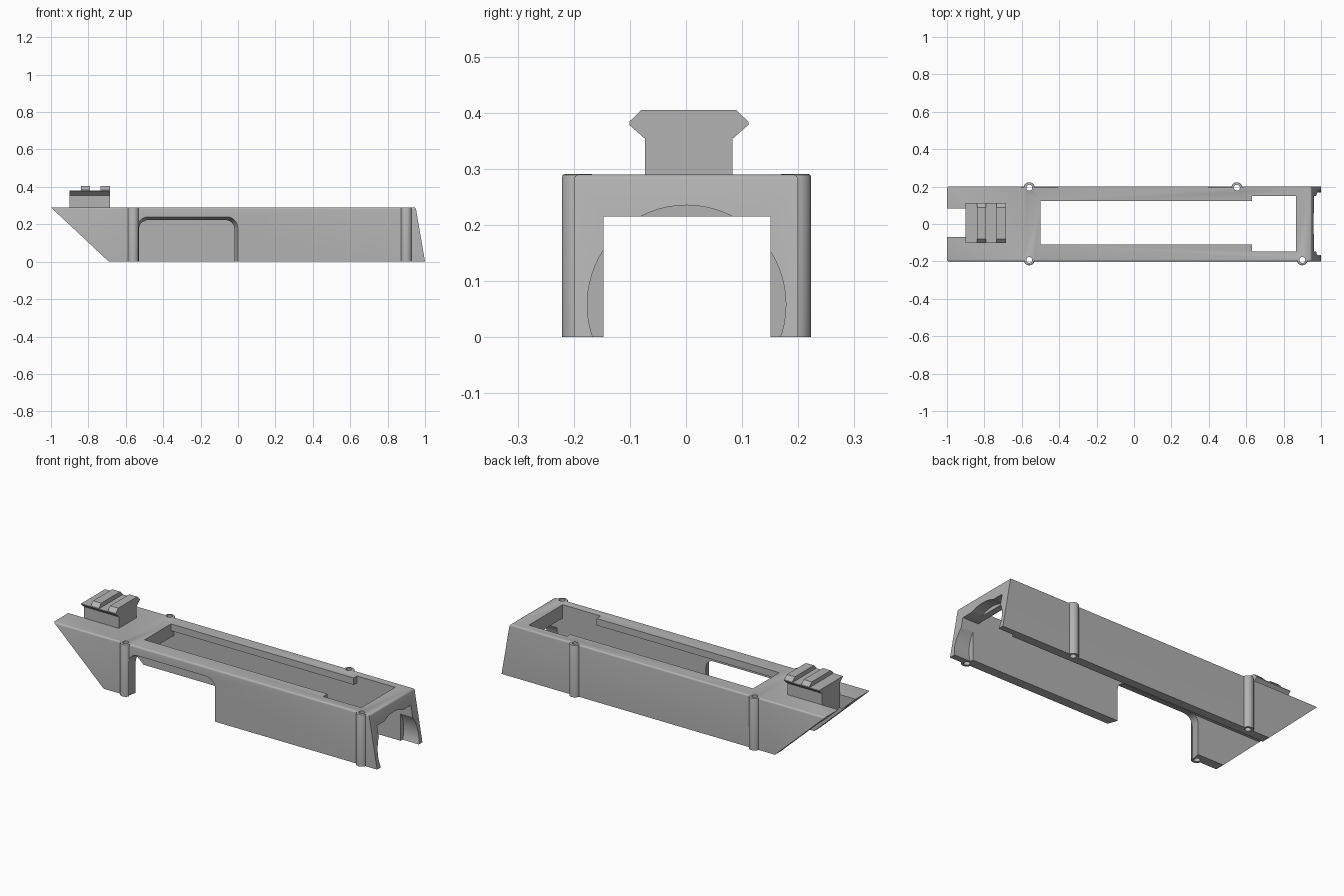
import bpy
import bmesh
import math
from mathutils import Matrix

if "Cube" in bpy.data.objects:
    bpy.data.objects.remove(bpy.data.objects["Cube"])

grey = bpy.data.materials.new("plain grey")
grey.use_nodes = True
colour = (0.45, 0.45, 0.45, 1)
grey.diffuse_color = colour
grey.node_tree.nodes["Principled BSDF"].inputs["Base Color"].default_value = colour


def finish(name, bm):
    bmesh.ops.recalc_face_normals(bm, faces=bm.faces)
    mesh = bpy.data.meshes.new(name)
    bm.to_mesh(mesh)
    bm.free()
    mesh.materials.append(grey)
    obj = bpy.data.objects.new(name, mesh)
    bpy.context.collection.objects.link(obj)
    return obj


def loft(bm, first, second):
    """Solid between two matching rings of points."""
    a = [bm.verts.new(p) for p in first]
    b = [bm.verts.new(p) for p in second]
    bm.faces.new(a)
    bm.faces.new(b)
    for i in range(len(a)):
        j = (i + 1) % len(a)
        bm.faces.new((a[i], a[j], b[j], b[i]))


def box(name, x0, x1, y0, y1, z0, z1):
    bm = bmesh.new()
    ring = [(x0, y0), (x1, y0), (x1, y1), (x0, y1)]
    loft(bm, [(x, y, z0) for x, y in ring], [(x, y, z1) for x, y in ring])
    return finish(name, bm)


def cylinder(name, radius, x, y, z0, z1, sides=32, rounded=0):
    bm = bmesh.new()
    bmesh.ops.create_cone(bm, cap_ends=True, segments=sides, radius1=radius,
                          radius2=radius, depth=z1 - z0,
                          matrix=Matrix.Translation((x, y, (z0 + z1) / 2)))
    if rounded:
        rim = [e for e in bm.edges if all(v.co.z > z1 - 0.001 for v in e.verts)]
        bmesh.ops.bevel(bm, geom=rim, offset=rounded, segments=2, affect='EDGES', profile=0.5)
    return finish(name, bm)


def combine(target, tool, operation='DIFFERENCE'):
    tool.hide_render = True
    mod = target.modifiers.new("cut", 'BOOLEAN')
    mod.operation = operation
    mod.solver = 'EXACT'
    mod.object = tool
    bpy.context.view_layer.objects.active = target
    bpy.ops.object.modifier_apply(modifier=mod.name)
    bpy.data.objects.remove(tool)


# Body: side profile extruded across, with rounded top edges
bm = bmesh.new()
side = [(-0.69, 0), (1, 0), (0.95, 0.29), (-1, 0.29)]
loft(bm, [(x, -0.2, z) for x, z in side], [(x, 0.2, z) for x, z in side])
top_edges = [e for e in bm.edges
             if all(v.co.z > 0.28 for v in e.verts) and any(v.co.x > 0 for v in e.verts)]
bmesh.ops.bevel(bm, geom=top_edges, offset=0.01, segments=4, affect='EDGES', profile=0.5)
body = finish("channel_body", bm)

# Screw columns on the outside of the walls
screws = [(-0.56, 0.194), (0.55, 0.194), (-0.56, -0.192), (0.9, -0.192)]
for x, y in screws:
    combine(body, cylinder("screw_column", 0.029, x, y, 0, 0.2905, rounded=0.005), 'UNION')

# Hollow inside, raised under the lips, and the stepped top opening
combine(body, box("cavity", -1.2, 1.2, -0.147, 0.151, -0.1, 0.215))
combine(body, box("lip_recess", -0.5, 0.865, -0.147, 0.151, 0.2, 0.252))
combine(body, box("narrow_slot", -0.5, 0.7, -0.11, 0.122, 0.18, 0.4))
combine(body, box("wide_slot", 0.63, 0.865, -0.147, 0.151, 0.18, 0.4))
combine(body, box("rear_notch", -1.2, -0.9, -0.07, 0.083, 0.1, 0.4))

# Round bore at the front end
bore = cylinder("front_bore", 0.177, 0, 0, -0.15, 0.15, sides=64)
bore.data.transform(Matrix.Translation((1.05, 0.001, 0.058)) @ Matrix.Rotation(math.pi / 2, 4, 'Y'))
combine(body, bore)


# Side window with rounded corners, flaring outwards
def window_ring(y, x0, x1, top, radius):
    points = [(x0, y, -0.1), (x1, y, -0.1)]
    for cx, start in ((x1 - radius, 0), (x0 + radius, 90)):
        for i in range(9):
            a = math.radians(start + i * 90 / 8)
            points.append((cx + radius * math.cos(a), y, top - radius + radius * math.sin(a)))
    return points


bm = bmesh.new()
loft(bm, window_ring(-0.202, -0.54, 0.0, 0.24, 0.06),
     window_ring(-0.14, -0.528, -0.022, 0.22, 0.045))
loft(bm, window_ring(-0.25, -0.53, 0.0, 0.24, 0.06),
     window_ring(-0.2015, -0.53, 0.0, 0.24, 0.06))
combine(body, finish("window", bm))

# Screw holes
for x, y in screws:
    combine(body, cylinder("screw_hole", 0.016, x, y, -0.1, 0.4, sides=20))

# Accessory rail: stem, flared lower head and two cross teeth
centre = 0.005


def rail_part(name, x0, x1, half):
    bm = bmesh.new()
    outline = half + [(-y, z) for y, z in reversed(half)]
    loft(bm, [(x0, centre + y, z) for y, z in outline],
         [(x1, centre + y, z) for y, z in outline])
    return finish(name, bm)


rail_part("rail_stem", -0.9, -0.685, [(0.078, 0.28), (0.078, 0.356)])
rail_part("rail_head", -0.9, -0.685, [(0.08, 0.355), (0.106, 0.378), (0.106, 0.381)])
for x in (-0.84, -0.735):
    rail_part("rail_tooth", x, x + 0.05, [(0.106, 0.38), (0.106, 0.384), (0.084, 0.405)])

# Smooth the curved walls, keep the hard edges
bpy.ops.object.select_all(action='DESELECT')
body.select_set(True)
bpy.context.view_layer.objects.active = body
bpy.ops.object.shade_smooth_by_angle(angle=math.radians(30))
